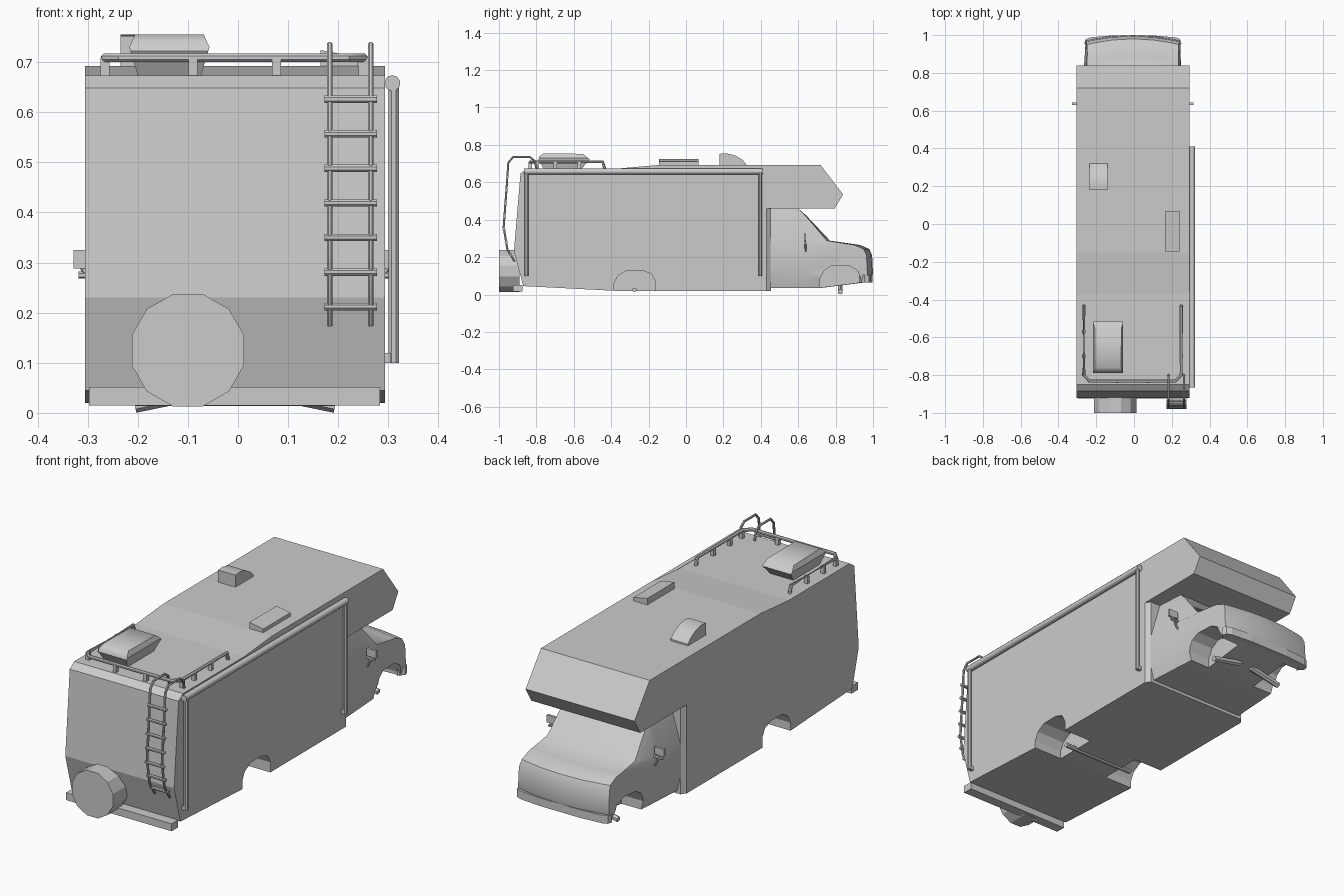
import bpy, bmesh, math
from mathutils import Vector

cube = bpy.data.objects.get("Cube")
if cube:
    bpy.data.objects.remove(cube)

grey = bpy.data.materials.new("plain_grey")
grey.use_nodes = True
grey.diffuse_color = (0.6, 0.6, 0.6, 1)
grey.node_tree.nodes["Principled BSDF"].inputs["Base Color"].default_value = (0.6, 0.6, 0.6, 1)
MID = -0.006  # centre line of the vehicle


def finish(name, bm, smooth=False):
    bmesh.ops.recalc_face_normals(bm, faces=bm.faces)
    mesh = bpy.data.meshes.new(name)
    bm.to_mesh(mesh)
    bm.free()
    mesh.materials.append(grey)
    ob = bpy.data.objects.new(name, mesh)
    bpy.context.collection.objects.link(ob)
    if smooth:
        bpy.ops.object.select_all(action='DESELECT')
        ob.select_set(True)
        bpy.context.view_layer.objects.active = ob
        bpy.ops.object.shade_smooth_by_angle(angle=math.radians(40))
    return ob


def prism(profile, x0, x1):
    """Extrude a (y, z) outline along x."""
    bm = bmesh.new()
    face = bm.faces.new([bm.verts.new((x0, y, z)) for y, z in profile])
    ext = bmesh.ops.extrude_face_region(bm, geom=[face])
    new = [v for v in ext["geom"] if isinstance(v, bmesh.types.BMVert)]
    bmesh.ops.translate(bm, verts=new, vec=(x1 - x0, 0, 0))
    return bm


def box(name, x0, x1, y0, y1, z0, z1):
    return finish(name, prism([(y0, z0), (y1, z0), (y1, z1), (y0, z1)], x0, x1))


def rod(name, points, radius, sides=8):
    """Sweep a regular polygon along a path with mitred corners."""
    bm = bmesh.new()
    pts = [Vector(p) for p in points]
    rings = []
    for i, p in enumerate(pts):
        a = (p - pts[i - 1]).normalized() if i else (pts[1] - p).normalized()
        b = (pts[i + 1] - p).normalized() if i + 1 < len(pts) else a
        t = (a + b).normalized()
        side = t.cross(Vector((0, 0, 1)))
        if side.length < 0.01 or abs(t.x) < 0.01:
            side = Vector((1, 0, 0))
        side.normalize()
        up = side.cross(t)
        angles = [math.tau * (k + 0.5) / sides for k in range(sides)]
        rings.append([bm.verts.new(p + radius * (math.cos(q) * side + math.sin(q) * up))
                      for q in angles])
    for r, s in zip(rings, rings[1:]):
        for k in range(sides):
            n = (k + 1) % sides
            bm.faces.new((r[k], r[n], s[n], s[k]))
    bm.faces.new(rings[0])
    bm.faces.new(rings[-1])
    return finish(name, bm, sides > 4)


def cut_arches(ob, outline, inner):
    """Cut a wheel pocket into both sides."""
    for s in (-1, 1):
        cutter = finish("arch_cutter", prism(outline, MID + s * inner, MID + s * 0.5))
        cutter.hide_render = True
        mod = ob.modifiers.new("arch", 'BOOLEAN')
        mod.object, mod.operation, mod.solver = cutter, 'DIFFERENCE', 'EXACT'
        deps = bpy.context.evaluated_depsgraph_get()
        mesh = bpy.data.meshes.new_from_object(ob.evaluated_get(deps))
        ob.modifiers.clear()
        ob.data = mesh
        bpy.data.objects.remove(cutter)


# Living section with the overhanging bunk
house = finish("house_body", prism([
    (-0.87, 0.045), (-0.38, 0.02), (0.43, 0.02), (0.43, 0.46), (0.795, 0.46),
    (0.84, 0.535), (0.72, 0.692), (-0.15, 0.692), (-0.37, 0.673), (-0.85, 0.673),
    (-0.885, 0.648), (-0.92, 0.23)], MID - 0.299, MID + 0.299))
cut_arches(house, [(-0.385, -0.1), (-0.385, 0.06), (-0.365, 0.1), (-0.32, 0.127),
                   (-0.23, 0.127), (-0.185, 0.11), (-0.165, 0.07), (-0.165, -0.1)], 0.14)

# Chamfered front wall of the living section
bm = prism([(0.43, 0.02), (0.455, 0.02), (0.455, 0.46), (0.43, 0.46)], MID - 0.299, MID + 0.299)
for v in bm.verts:
    if v.co.y > 0.44:
        v.co.x = MID + (v.co.x - MID) * 0.94
finish("house_front_wall", bm)

# Driver cab, cut into bands and then tapered and bowed
bm = prism([(0.45, 0.035), (0.72, 0.035), (0.985, 0.068), (1.0, 0.11), (0.995, 0.21),
            (0.98, 0.243), (0.93, 0.265), (0.77, 0.288), (0.64, 0.425), (0.6, 0.46),
            (0.45, 0.46)], -1, 1)
cuts = [((0, 0, 0.107), (0, 0, 1)), ((0, 0, 0.27), (0, 0, 1)), ((0, 0.625, 0), (0, 1, 0))]
cuts += [((u, 0, 0), (1, 0, 0)) for u in (-0.85, -0.45, 0, 0.45, 0.85)]
for co, no in cuts:
    bmesh.ops.bisect_plane(bm, geom=bm.verts[:] + bm.edges[:] + bm.faces[:],
                           plane_co=co, plane_no=no)
for v in bm.verts:
    u, y, z = v.co
    width = 0.283 - 0.06 * (y - 0.45)
    width -= 0.3 * max(0, z - 0.27) + 0.25 * max(0, 0.107 - z)
    if y > 0.75:
        width -= 0.2 * max(0, z - 0.2)
    v.co.x = MID + u * width
    v.co.y -= 0.03 * u * u * min(1, max(0, (y - 0.6) / 0.3))
cab = finish("cab", bm, True)
cut_arches(cab, [(0.715, -0.1), (0.715, 0.08), (0.74, 0.13), (0.78, 0.155), (0.87, 0.155),
                 (0.915, 0.13), (0.935, 0.08), (0.935, -0.1)], 0.14)

# Bumper wrapped round the cab nose
bm = bmesh.new()
outer = [(-0.257, 0.955), (-0.25, 0.978), (-0.225, 0.988), (-0.11, 0.998),
         (0.11, 0.998), (0.225, 0.988), (0.25, 0.978), (0.257, 0.955)]
inner = [(x * 0.9, y - 0.03) for x, y in reversed(outer)]
face = bm.faces.new([bm.verts.new((MID + x, y, 0.065)) for x, y in outer + inner])
ext = bmesh.ops.extrude_face_region(bm, geom=[face])
bmesh.ops.translate(bm, vec=(0, 0, 0.04),
                    verts=[v for v in ext["geom"] if isinstance(v, bmesh.types.BMVert)])
finish("cab_bumper", bm)
box("tail_bumper", -0.297, 0.283, -0.925, -0.875, 0.015, 0.052)

# Axles: one straight, one made of two sloping beams
rod("house_axle", [(-0.205, -0.275, 0.025), (0.193, -0.275, 0.025)], 0.012)
for s, label in ((-1, "a"), (1, "b")):
    rod("cab_axle_" + label, [(MID + s * 0.2, 0.825, 0.015), (MID + s * 0.03, 0.825, 0.05)], 0.015, 6)

# Spare wheel
spare = rod("spare_wheel", [(-0.1, -1.0, 0.125), (-0.1, -0.89, 0.125)], 0.116, 12)
spare.data.shade_flat()

# Door mirrors with their stays
for s, label in ((-1, "a"), (1, "b")):
    ends = sorted((MID + s * 0.27, MID + s * 0.322))
    box("mirror_" + label, *ends, 0.63, 0.642, 0.288, 0.325)
    rod("mirror_stay_" + label, [(MID + s * 0.305, 0.638, 0.29), (MID + s * 0.26, 0.64, 0.22)], 0.005, 6)
    rod("mirror_arm_" + label, [(MID + s * 0.24, 0.638, 0.275), (MID + s * 0.312, 0.638, 0.275)], 0.007, 6)

# Rolled awning and its folded legs
rod("awning_roll", [(0.308, -0.865, 0.658), (0.308, 0.41, 0.658)], 0.016, 10)
for y in (-0.852, 0.397):
    rod("awning_leg", [(0.311, y, 0.66), (0.311, y, 0.1)], 0.011)
    box("awning_foot", 0.285, 0.311, y - 0.008, y + 0.008, 0.1, 0.12)

# Roof rack rail and feet
rail = [(-0.265, -0.435, 0.672), (-0.265, -0.445, 0.709), (-0.265, -0.8, 0.709),
        (-0.235, -0.832, 0.709), (0.218, -0.832, 0.709), (0.25, -0.8, 0.709),
        (0.25, -0.445, 0.709), (0.25, -0.435, 0.672)]
rod("rack_rail", rail, 0.009)
feet = [(x, y) for x in (-0.265, 0.25) for y in (-0.57, -0.7, -0.795)]
for x, y in feet + [(-0.09, -0.832), (0.077, -0.832)]:
    box("rack_foot", x - 0.009, x + 0.009, y - 0.009, y + 0.009, 0.665, 0.709)

# Ladder
side = [(-0.8, 0.675), (-0.81, 0.715), (-0.835, 0.735), (-0.925, 0.735), (-0.95, 0.705),
        (-0.96, 0.56), (-0.975, 0.36), (-0.955, 0.24), (-0.915, 0.175)]
for x in (0.183, 0.265):
    rod("ladder_side", [(x, y, z) for y, z in side], 0.006)
for i in range(7):
    z = 0.212 + i * 0.069
    a, b = next((p, q) for p, q in zip(side[3:], side[4:]) if p[1] >= z >= q[1])
    y = a[0] + (b[0] - a[0]) * (z - a[1]) / (b[1] - a[1])
    rod("ladder_rung", [(0.173, y, z), (0.277, y, z)], 0.008)

# Roof air conditioner with bulging sides
bm = prism([(-0.76, 0.67), (-0.56, 0.67), (-0.515, 0.722), (-0.55, 0.752), (-0.76, 0.755),
            (-0.782, 0.74), (-0.79, 0.722)], -1, 1)
bmesh.ops.bisect_plane(bm, geom=bm.verts[:] + bm.edges[:] + bm.faces[:],
                       plane_co=(0, 0, 0.73), plane_no=(0, 0, 1))
for v in bm.verts:
    d = v.co.z - 0.73
    v.co.x = -0.137 + v.co.x * (0.08 - (0.45 * d if d > 0 else -0.3 * d))
finish("air_conditioner", bm, True)

# Roof vents
finish("curved_vent", prism([(0.18, 0.685), (0.18, 0.752), (0.215, 0.755), (0.26, 0.745),
                             (0.3, 0.722), (0.32, 0.7), (0.32, 0.685)], -0.235, -0.14), True)
bm = prism([(-0.145, 0.685), (0.068, 0.685), (0.068, 0.724), (-0.145, 0.724)], 0.165, 0.24)
for v in bm.verts:
    if v.co.z > 0.7 and v.co.x > 0.2:
        v.co.z = 0.71
finish("low_vent", bm)
